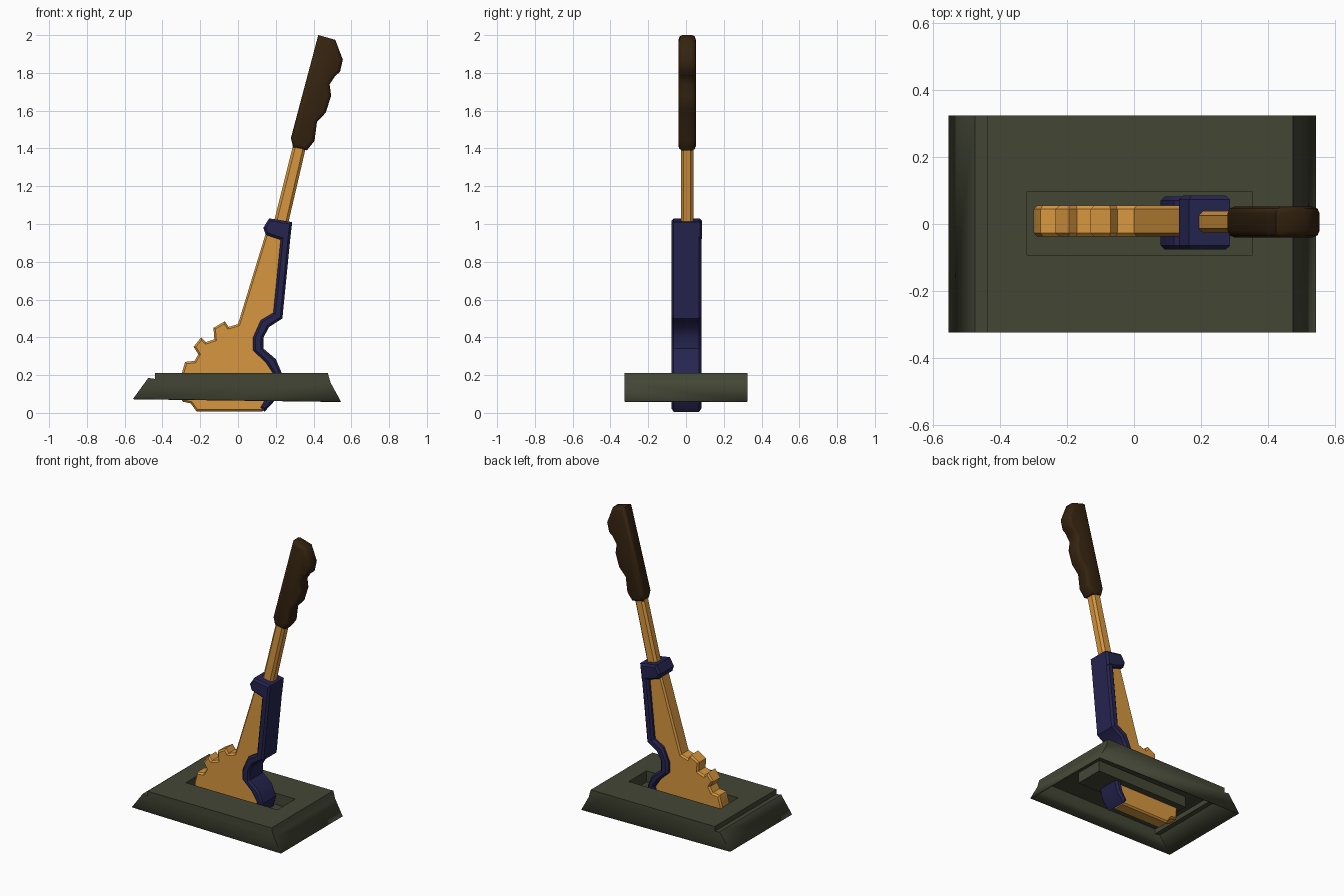
import bpy, bmesh, math
from mathutils import Vector

cube = bpy.data.objects.get("Cube")
if cube:
    bpy.data.objects.remove(cube, do_unlink=True)


def material(name, rgb):
    m = bpy.data.materials.new(name)
    m.use_nodes = True
    m.diffuse_color = (*rgb, 1)
    m.node_tree.nodes["Principled BSDF"].inputs["Base Color"].default_value = (*rgb, 1)
    return m


OLIVE = material("olive metal", (0.056, 0.062, 0.036))
AMBER = material("amber metal", (0.68, 0.31, 0.05))
NAVY = material("navy metal", (0.019, 0.018, 0.08))
BROWN = material("dark brown grip", (0.036, 0.017, 0.005))


def prism_mesh(profile, y0, y1):
    """Extrude an x-z outline from y0 to y1."""
    bm = bmesh.new()
    face = bm.faces.new([bm.verts.new((x, y0, z)) for x, z in profile])
    out = bmesh.ops.extrude_face_region(bm, geom=[face], use_keep_orig=True)
    verts = [g for g in out["geom"] if isinstance(g, bmesh.types.BMVert)]
    bmesh.ops.translate(bm, verts=verts, vec=(0, y1 - y0, 0))
    bmesh.ops.recalc_face_normals(bm, faces=bm.faces[:])
    return bm


def finish(name, bm, mat, angle=30):
    mesh = bpy.data.meshes.new(name)
    bm.to_mesh(mesh)
    bm.free()
    mesh.materials.append(mat)
    ob = bpy.data.objects.new(name, mesh)
    bpy.context.collection.objects.link(ob)
    bpy.ops.object.select_all(action='DESELECT')
    ob.select_set(True)
    bpy.context.view_layer.objects.active = ob
    bpy.ops.object.shade_smooth_by_angle(angle=math.radians(angle))
    return ob


def plate(name, profile, y0, y1, mat, bevel, segments=1, angle=30):
    """Extruded outline with chamfered front and back rims."""
    bm = prism_mesh(profile, y0, y1)
    rims = [e for e in bm.edges if abs(e.verts[0].co.y - e.verts[1].co.y) < 1e-5]
    bmesh.ops.bevel(bm, geom=rims, offset=bevel, segments=segments, profile=0.5,
                    affect='EDGES', clamp_overlap=True)
    return finish(name, bm, mat, angle)


# Base: thin shell, open underneath, with a sunken pocket in the top
TOP = 0.212
bm = prism_mesh([(-0.555, 0.075), (-0.475, 0.185), (-0.44, 0.18), (-0.44, TOP),
                 (0.475, TOP), (0.49, 0.16), (0.545, 0.06)], -0.325, 0.325)


def top_faces():
    return [f for f in bm.faces if f.normal.z > 0.99 and f.calc_center_median().z > TOP - 0.005]


bottom = min(bm.faces, key=lambda f: f.normal.z)
bmesh.ops.delete(bm, geom=[bottom], context='FACES_ONLY')
for co, no in [((-0.32, 0, 0), (1, 0, 0)), ((0.355, 0, 0), (1, 0, 0)),
               ((0, -0.092, 0), (0, 1, 0)), ((0, 0.096, 0), (0, 1, 0))]:
    faces = top_faces()
    edges = list({e for f in faces for e in f.edges})
    verts = list({v for f in faces for v in f.verts})
    bmesh.ops.bisect_plane(bm, geom=faces + edges + verts, plane_co=co, plane_no=no)
    bm.normal_update()
middle = min(top_faces(), key=lambda f: (f.calc_center_median() - Vector((0.02, 0, TOP))).length)
rim = list(middle.verts)
bmesh.ops.delete(bm, geom=[middle], context='FACES_ONLY')
floor = [bm.verts.new(v.co - Vector((0, 0, 0.075))) for v in rim]
bm.faces.new(floor)
for i in range(len(rim)):
    j = (i + 1) % len(rim)
    bm.faces.new((rim[i], rim[j], floor[j], floor[i]))
base = finish("base", bm, OLIVE)
shell = base.modifiers.new("shell", 'SOLIDIFY')
shell.thickness = 0.006
shell.offset = -1

# Toothed lever plate passing through the base
plate("toothed_lever", [
    (-0.22, 0.008), (-0.25, 0.05), (-0.295, 0.06), (-0.3, 0.2), (-0.28, 0.27),
    (-0.23, 0.275), (-0.21, 0.31), (-0.235, 0.35), (-0.195, 0.4), (-0.17, 0.375),
    (-0.125, 0.39), (-0.13, 0.45), (-0.07, 0.485), (-0.05, 0.455), (0, 0.47),
    (0.15, 0.96), (0.25, 0.96), (0.21, 0.52), (0.13, 0.46), (0.1, 0.4),
    (0.1, 0.34), (0.17, 0.27), (0.2, 0.2), (0.18, 0.08), (0.13, 0.008)],
    -0.037, 0.055, AMBER, 0.01)

# Slim shaft between lever and grip
plate("shaft", [(0.18, 0.97), (0.295, 1.43), (0.365, 1.43), (0.258, 0.97)],
      -0.027, 0.039, AMBER, 0.014)

# Curved spine guard along the lever's rear edge
plate("spine_guard", [
    (0.285, 1.005), (0.235, 0.5), (0.165, 0.455), (0.135, 0.4), (0.135, 0.34),
    (0.2, 0.285), (0.232, 0.21), (0.19, 0.06), (0.14, 0.006), (0.12, 0.03),
    (0.15, 0.08), (0.185, 0.21), (0.145, 0.27), (0.08, 0.33), (0.08, 0.4),
    (0.12, 0.49), (0.187, 0.53), (0.23, 0.96)], -0.077, 0.082, NAVY, 0.012)

# Collar around the top of the lever
plate("collar", [(0.165, 1.03), (0.287, 1.01), (0.275, 0.91), (0.222, 0.918),
                 (0.147, 0.943), (0.134, 0.98)], -0.077, 0.085, NAVY, 0.012)

# Finger-grooved grip
plate("grip", [
    (0.28, 1.455), (0.425, 2.0), (0.515, 1.975), (0.555, 1.87), (0.54, 1.805),
    (0.515, 1.785), (0.485, 1.74), (0.493, 1.68), (0.465, 1.59), (0.418, 1.54),
    (0.405, 1.44), (0.365, 1.39), (0.292, 1.405)],
    -0.04, 0.052, BROWN, 0.02, 2, 50)
